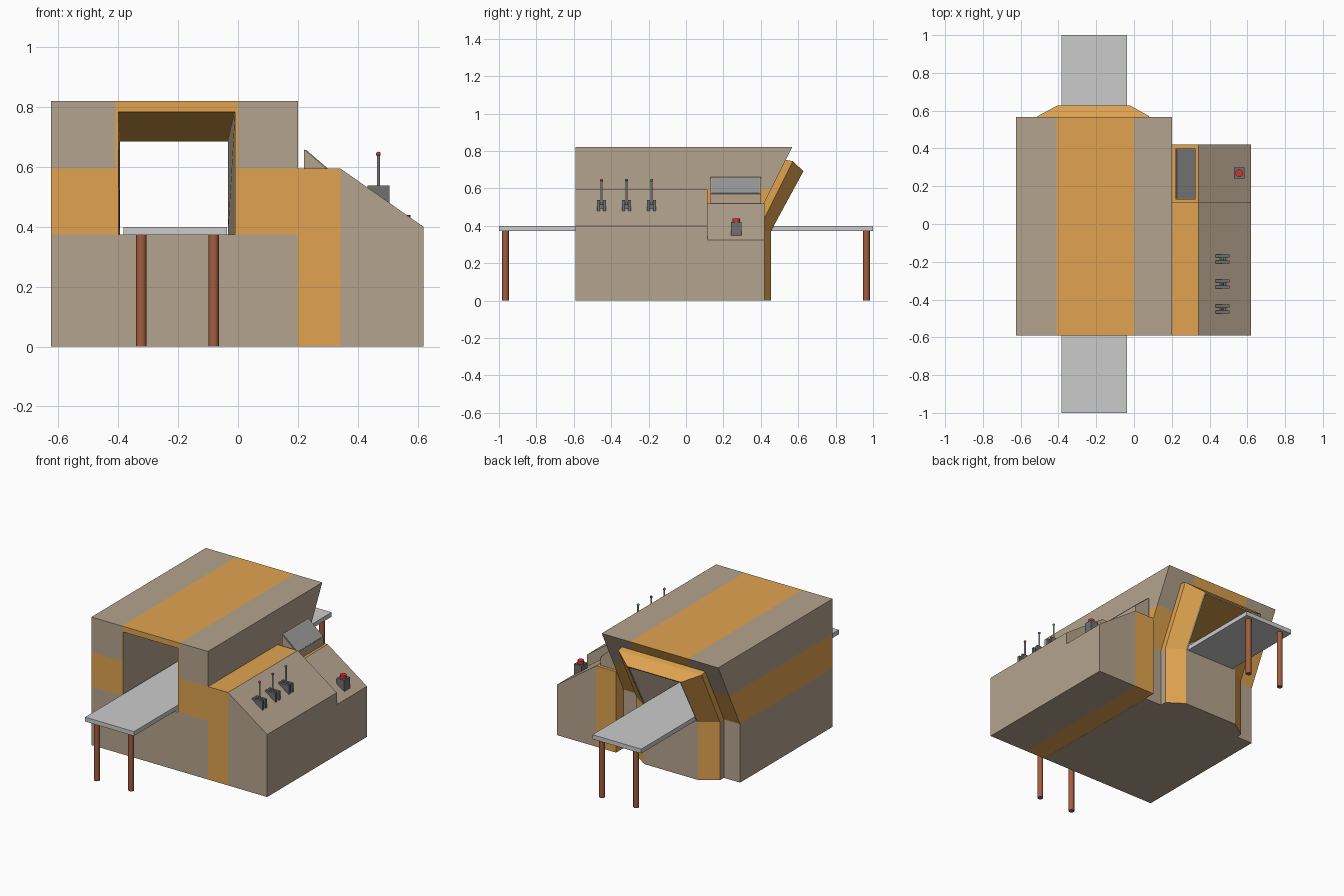
import bpy, bmesh, math
from mathutils import Vector

if "Cube" in bpy.data.objects:
    bpy.data.objects.remove(bpy.data.objects["Cube"])


def material(name, rgb):
    m = bpy.data.materials.new(name)
    m.diffuse_color = (*rgb, 1)
    m.use_nodes = True
    m.node_tree.nodes["Principled BSDF"].inputs["Base Color"].default_value = m.diffuse_color
    return m


TAN = material("tan", (0.46, 0.37, 0.27))
ORANGE = material("orange", (0.75, 0.37, 0.08))
DARK = material("dark_grey", (0.16, 0.16, 0.16))
SCREEN = material("screen_grey", (0.32, 0.32, 0.32))
RUST = material("rust", (0.36, 0.11, 0.05))
RED = material("red", (0.7, 0.03, 0.03))
BLUE = material("blue", (0.04, 0.06, 0.5))
GREEN = material("green", (0.04, 0.4, 0.08))


def finish(bm, name, mats=(), paint=None):
    """Turn a bmesh into an object; paint(face) picks the material slot."""
    bmesh.ops.recalc_face_normals(bm, faces=bm.faces)
    bm.normal_update()
    if paint:
        for f in bm.faces:
            f.material_index = int(paint(f.calc_center_median(), f.normal))
    me = bpy.data.meshes.new(name)
    bm.to_mesh(me)
    bm.free()
    for m in mats:
        me.materials.append(m)
    ob = bpy.data.objects.new(name, me)
    bpy.context.collection.objects.link(ob)
    return ob


def loft(sections):
    """Closed solid through equally long loops of points."""
    bm = bmesh.new()
    rings = [[bm.verts.new(p) for p in s] for s in sections]
    n = len(rings[0])
    for a, b in zip(rings, rings[1:]):
        for i in range(n):
            j = (i + 1) % n
            bm.faces.new((a[i], a[j], b[j], b[i]))
    for r in (rings[0], rings[-1]):
        if n == 6:  # bent frame caps stay two flat quads
            bm.faces.new((r[0], r[1], r[4], r[5]))
            bm.faces.new((r[1], r[2], r[3], r[4]))
        else:
            bm.faces.new(r)
    return bm


def split(bm, axis, value):
    co, no = Vector((0, 0, 0)), Vector((0, 0, 0))
    co[axis], no[axis] = value, 1
    bmesh.ops.bisect_plane(bm, geom=bm.verts[:] + bm.edges[:] + bm.faces[:],
                           plane_co=co, plane_no=no, dist=1e-5)


def box(name, x, y, z, *mats):
    return finish(loft([[(x[0], y[0], k), (x[1], y[0], k), (x[1], y[1], k), (x[0], y[1], k)]
                        for k in z]), name, mats)


def rod(name, x, y, z, r, mat, sides=12):
    bm = loft([[(x + r * math.cos(2 * math.pi * i / sides),
                 y + r * math.sin(2 * math.pi * i / sides), k) for i in range(sides)] for k in z])
    ob = finish(bm, name, [mat] if mat else [])
    bpy.ops.object.select_all(action='DESELECT')
    ob.select_set(True)
    bpy.context.view_layer.objects.active = ob
    bpy.ops.object.shade_smooth_by_angle(angle=math.radians(40))
    return ob


# main housing with painted bands
side = [(-.59, 0), (.345, 0), (.345, .375), (.567, .82), (-.59, .82)]
bm = loft([[(x, y, z) for y, z in side] for x in (-.625, .2)])
for axis, v in ((0, -.41), (0, 0), (2, .375), (2, .595)):
    split(bm, axis, v)


def body_paint(c, n):
    if abs(n.x) < .5 and -.41 < c.x < 0 and c.z > .595:
        return True
    return .375 < c.z < .595 and n.z < .5


body = finish(bm, "housing", [TAN, ORANGE], body_paint)


# flared frame around the rear outlet
def frame_ring(xl, xr, y0, y1, zt):
    left = [(xl, y0, 0), (xl, y0, .373), (xl, y1, zt)]
    return left + [(xr, y, z) for _, y, z in reversed(left)]


bm = loft([frame_ring(-.51, .08, .335, .52, .755),
           frame_ring(-.51, .08, .385, .571, .745),
           frame_ring(-.405, -.022, .455, .628, .692)])
frame = finish(bm, "outlet_frame", [TAN, ORANGE],
               lambda c, n: c.y > .39 and c.z > .001 and (abs(n.x) > .3 or n.z > .3))


# tapered tunnel cut through housing and frame
def tunnel_ring(xl, xr, y0, y1, zt):
    return [(xl, y0, .374), (xr, y0, .374), (xr, y1, zt), (xl, y1, zt)]


bm = loft([tunnel_ring(-.4, -.01, -.6, -.6, .785), tunnel_ring(-.395, -.034, .475, .65, .683)])
bmesh.ops.triangulate(bm, faces=bm.faces)
cutter = finish(bm, "tunnel_cutter", [TAN, ORANGE], lambda c, n: n.z > .7)
cutter.hide_render = True
for ob in (body, frame):
    mod = ob.modifiers.new("tunnel", 'BOOLEAN')
    mod.operation = 'DIFFERENCE'
    mod.solver = 'EXACT'
    mod.object = cutter
    bpy.context.view_layer.objects.active = ob
    bpy.ops.object.modifier_apply(modifier=mod.name)
bpy.data.objects.remove(cutter)

# control console: tall front part and lower rear part
for name, y0, y1, drop in (("console_front", -.59, .115, 0), ("console_rear", .115, .42, .077)):
    prof = [(.201, 0), (.62, 0), (.62, .4 - drop), (.342, .595 - drop), (.201, .595 - drop)]
    bm = loft([[(x, y, z) for x, z in prof] for y in (y0, y1)])
    split(bm, 0, .342)
    finish(bm, name, [TAN, ORANGE], lambda c, n: c.x < .341)

# display wedge with screen
wedge = [(.22, .51), (.325, .51), (.325, .57), (.22, .66)]
finish(loft([[(x, y, z) for x, z in wedge] for y in (.13, .4)]), "display_housing", [TAN])
glass = [(.224, .654), (.322, .570), (.325, .574), (.227, .658)]
finish(loft([[(x, y, z) for x, z in glass] for y in (.136, .394)]), "display_screen", [SCREEN])

# three levers in forked brackets
for i, (y, mat) in enumerate(((-.451, RED), (-.318, BLUE), (-.185, GREEN))):
    for s in (-1, 1):
        c = y + s * .016
        box(f"lever_bracket_{i}_{s}", (.432, .506), (c - .008, c + .008), (.475, .538), DARK)
    box(f"lever_pivot_{i}", (.45, .488), (y - .01, y + .01), (.47, .515), DARK)
    rod(f"lever_stick_{i}", .469, y, (.5, .64), .005, None, 8)
    bpy.ops.mesh.primitive_uv_sphere_add(segments=12, ring_count=8, radius=.008,
                                         location=(.469, y, .643))
    knob = bpy.context.object
    knob.name = f"lever_knob_{i}"
    knob.data.materials.append(mat)
    bpy.ops.object.shade_smooth()

# stop button
box("stop_button_base", (.53, .584), (.24, .298), (.335, .42), DARK)
rod("stop_button", .557, .269, (.42, .44), .02, RED, 16)

# conveyor table and legs
box("conveyor_table", (-.383, -.037), (-1, 1), (.372, .4))
for x in (-.323, -.081):
    for y in (-.965, .965):
        rod(f"table_leg_{x}_{y}", x, y, (0, .373), .0175, RUST)
